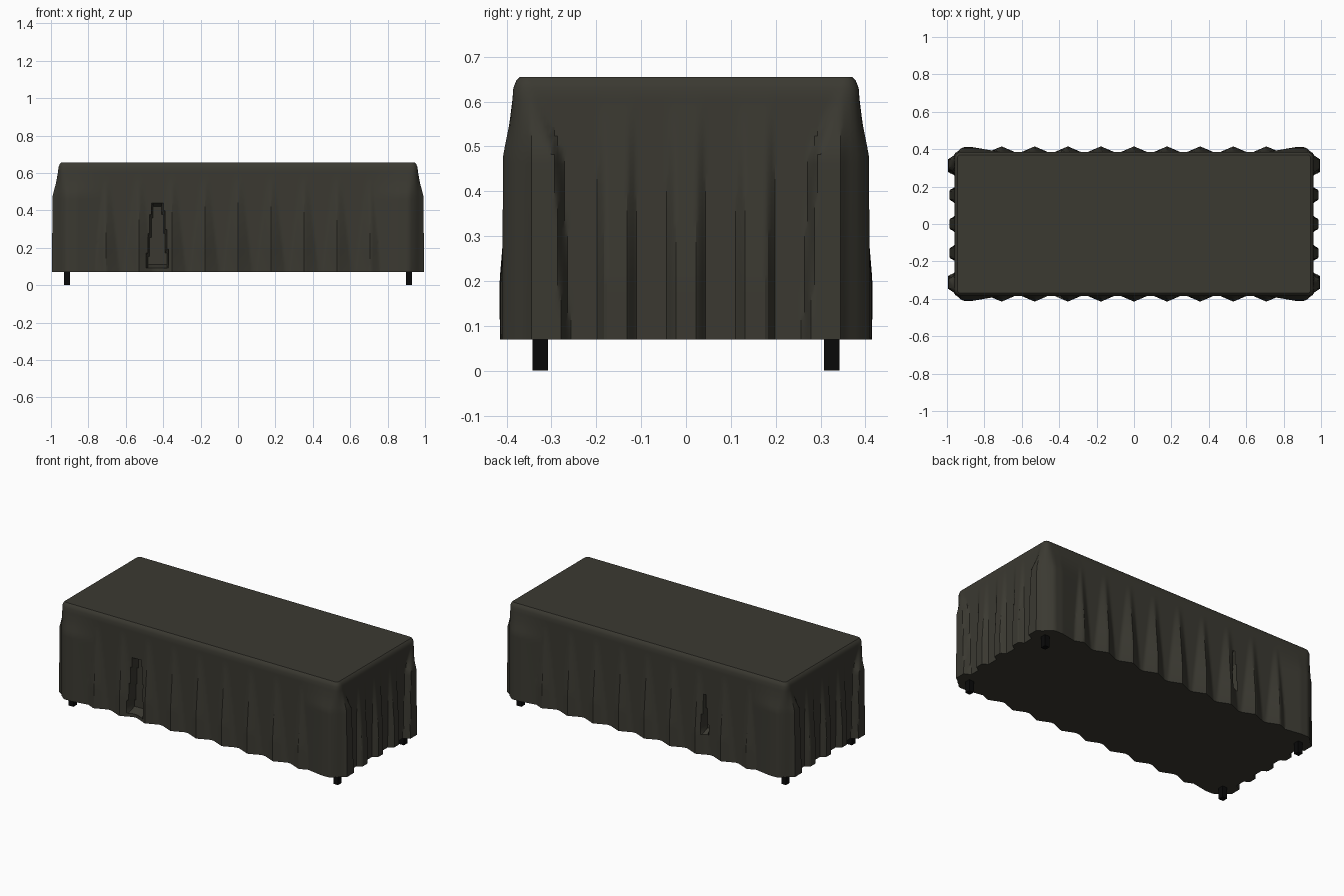
import bpy, bmesh, math

if "Cube" in bpy.data.objects:
    bpy.data.objects.remove(bpy.data.objects["Cube"])

HX, HY, R = 0.957, 0.382, 0.03      # half sizes of the cloth body, corner radius
TOP, HEM = 0.655, 0.07


def material(name, rgb):
    m = bpy.data.materials.new(name)
    m.diffuse_color = (*rgb, 1)
    m.use_nodes = True
    m.node_tree.nodes["Principled BSDF"].inputs["Base Color"].default_value = m.diffuse_color
    return m


cloth_mat = material("dark olive cloth", (0.043, 0.041, 0.031))
leg_mat = material("black leg", (0.003, 0.003, 0.003))


def lerp_table(v, pts):
    if v <= pts[0][0]:
        return pts[0][1]
    for (a, fa), (b, fb) in zip(pts, pts[1:]):
        if v <= b:
            return fa + (fb - fa) * (v - a) / (b - a)
    return pts[-1][1]


def ramp(z, hi, lo):
    return min(1, max(0, (hi - z) / (hi - lo)))


def corner_ramp(z):
    return lerp_table(z, [(0.07, 1.1), (0.48, 0.9), (0.55, 0.35), (0.62, 0.0)])


def long_offset(x, z, front):
    # cone shaped pleats on the long sides, plus corner lobes
    t = ramp(z, 0.57, 0.07)
    w = 0.022 + 0.055 * t
    d = min(abs(x - 0.177 * i) for i in range(-4, 5))
    h = 0.033 * ramp(z, 0.57, 0.2) * max(0, 1 - d / w)
    lobe = lerp_table(abs(x), [(0.70, 0), (0.86, 0.026), (0.91, 0.026), (0.96, 0.006)]) * corner_ramp(z)
    off = max(h, lobe)
    # folded-in slits
    if front and 0.1 < z < 0.43 and abs(x + 0.43) < 0.028 + 0.03 * ramp(z, 0.43, 0.1):
        off = -0.05
    if not front and 0.2 < z < 0.42 and abs(x + 0.40) < 0.02 * ramp(z, 0.45, 0.2):
        off = -0.04
    return off


def end_offset(y, z):
    # flat-topped pleats on the short ends, plus corner lobes
    d = min(abs(y - 0.155 * i) for i in (-1, 0, 1))
    h = 0.03 * ramp(z, 0.6, 0.2) * min(1, max(0, (0.042 - d) / 0.016))
    s = 0.06 * ramp(z, 0.62, 0.48) + 0.015 * ramp(z, 0.48, 0.07)
    lobe = lerp_table(abs(y), [(0.335 - s, 0), (0.352 - s, 0.035), (0.345, 0.035), (0.366, 0.006)]) * corner_ramp(z)
    return max(h, lobe)


# perimeter samples: (x, y, normal x, normal y, side), counter-clockwise
NL, NE, NC = 200, 96, 4
path = []


def add_corner(cx, cy, a0):
    for k in range(1, NC):
        a = a0 + math.pi / 2 * k / NC
        path.append((cx + R * math.cos(a), cy + R * math.sin(a), math.cos(a), math.sin(a), "corner"))


ax, ay = HX - R, HY - R
for sign in (1, -1):
    for i in range(NL + 1):
        path.append((sign * (-ax + 2 * ax * i / NL), -sign * HY, 0, -sign, "front" if sign > 0 else "back"))
    add_corner(sign * ax, -sign * ay, -math.pi / 2 if sign > 0 else math.pi / 2)
    for i in range(NE + 1):
        path.append((sign * HX, sign * (-ay + 2 * ay * i / NE), sign, 0, "end"))
    add_corner(sign * ax, sign * ay, 0 if sign > 0 else math.pi)

# draped cloth: stacked rings with pleat offsets, capped top and bottom
levels = [(TOP, -0.012), (0.648, -0.004), (0.63, 0.003), (0.605, 0.003)]
levels += [(0.605 - (0.605 - HEM) * k / 26, 0.003 * (1 - k / 26)) for k in range(1, 27)]
bm = bmesh.new()
rings = []
for z, grow in levels:
    ring = []
    for x, y, nx, ny, side in path:
        if side == "end":
            o = end_offset(y, z)
        elif side == "corner":
            o = 0.008 * corner_ramp(z)
        else:
            o = long_offset(x, z, side == "front")
        o += grow
        ring.append(bm.verts.new((x + nx * o, y + ny * o, z)))
    rings.append(ring)
n = len(path)
for up, lo in zip(rings, rings[1:]):
    for i in range(n):
        j = (i + 1) % n
        bm.faces.new((lo[i], lo[j], up[j], up[i]))
bm.faces.new(rings[0])
bm.faces.new(list(reversed(rings[-1])))
me = bpy.data.meshes.new("table_cloth")
bm.to_mesh(me)
bm.free()
cloth = bpy.data.objects.new("table_cloth", me)
bpy.context.collection.objects.link(cloth)
me.materials.append(cloth_mat)
bpy.context.view_layer.objects.active = cloth
cloth.select_set(True)
bpy.ops.object.shade_smooth_by_angle(angle=math.radians(30))
cloth.select_set(False)

# four legs
for sx, nx in ((-1, "left"), (1, "right")):
    for sy, ny in ((-1, "front"), (1, "back")):
        bpy.ops.mesh.primitive_cube_add(size=1, location=(sx * 0.914, sy * 0.325, 0.2))
        leg = bpy.context.object
        leg.name = f"{ny}_{nx}_leg"
        leg.scale = (0.032, 0.034, 0.4)
        leg.data.materials.append(leg_mat)
